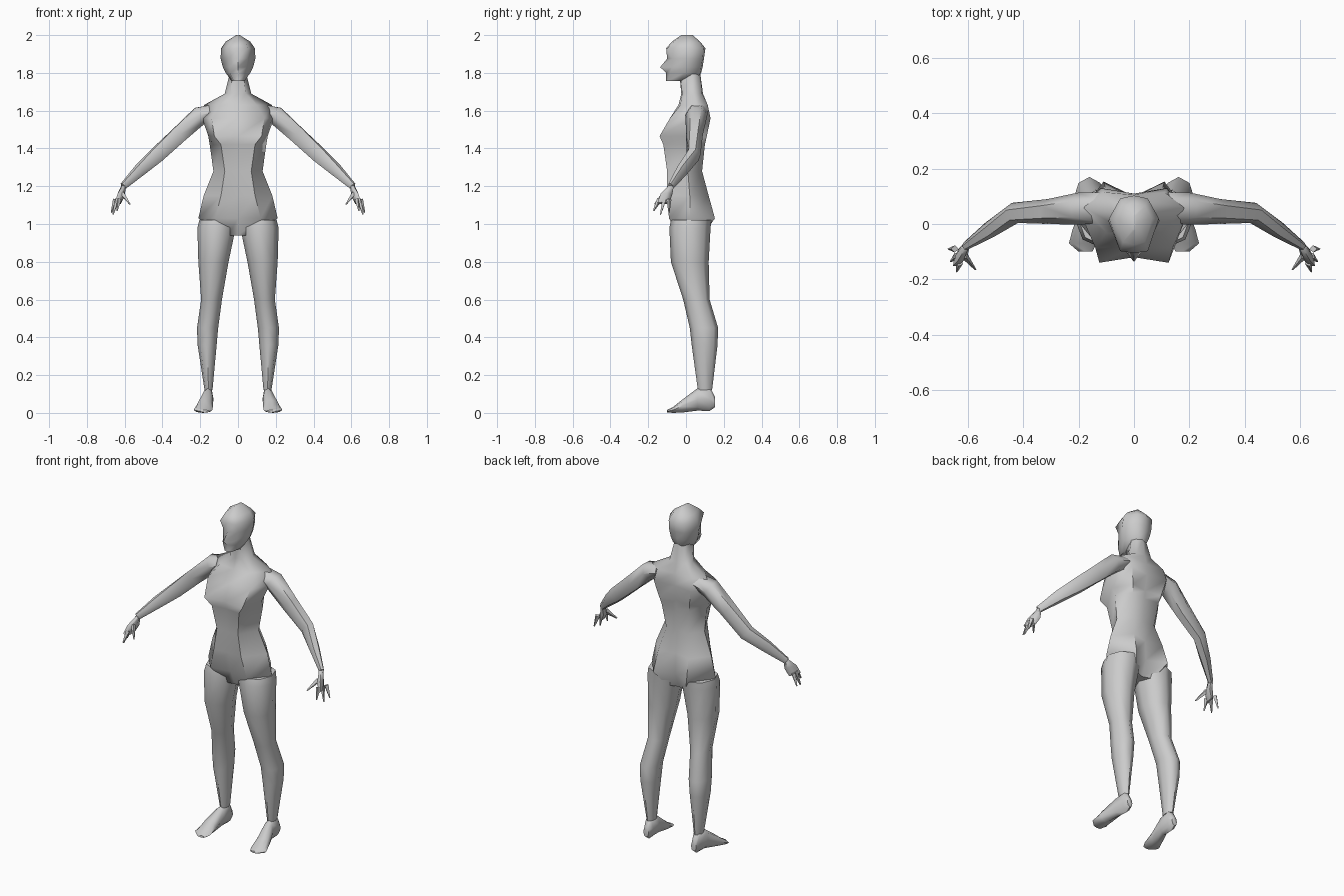
import bpy, bmesh, math
from mathutils import Vector


def loft(name, rings, mirror=False):
    """Skin a list of equal-length point rings and cap both ends."""
    bm = bmesh.new()
    vs = [[bm.verts.new(p) for p in r] for r in rings]
    n = len(rings[0])
    for a, b in zip(vs, vs[1:]):
        for i in range(n):
            j = (i + 1) % n
            bm.faces.new((a[i], a[j], b[j], b[i]))
    bm.faces.new(vs[0])
    bm.faces.new(vs[-1])
    bmesh.ops.recalc_face_normals(bm, faces=bm.faces)
    me = bpy.data.meshes.new(name)
    bm.to_mesh(me)
    bm.free()
    ob = bpy.data.objects.new(name, me)
    bpy.context.collection.objects.link(ob)
    if mirror:
        ob.modifiers.new("mirror", 'MIRROR')
    bpy.context.view_layer.objects.active = ob
    bpy.ops.object.select_all(action='DESELECT')
    ob.select_set(True)
    bpy.ops.object.shade_smooth_by_angle(angle=math.radians(60))
    return ob


def body_ring(z, fm, xf, yf, xs, ys, xb, yb, bm_):
    """Symmetric ring: front middle, front quarter, side, back quarter, back middle."""
    half = [(xf, yf), (xs, ys), (xb, yb)]
    return ([(0, fm, z)] + [(x, y, z) for x, y in half] + [(0, bm_, z)]
            + [(-x, y, z) for x, y in reversed(half)])


def oval(c, u, v, n):
    return [Vector(c) + Vector(u) * math.cos(k * math.tau / n)
            + Vector(v) * math.sin(k * math.tau / n) for k in range(n)]


def tube(name, path, n):
    """Path of (x, y, z, half depth, half height), mirrored to both sides."""
    pts = [Vector(p[:3]) for p in path]
    rings = []
    for i, p in enumerate(path):
        t = (pts[min(i + 1, len(pts) - 1)] - pts[max(i - 1, 0)]).normalized()
        u = t.cross(Vector((0, 0, 1))).normalized()
        rings.append(oval(pts[i], u * p[3], u.cross(t) * p[4], n))
    return loft(name, rings, True)


# torso and neck
loft("torso", [body_ring(*r) for r in [
    (0.94, -.03, .05, -.04, .10, .03, .06, .09, .07),
    (1.03, -.07, .12, -.09, .21, .02, .11, .153, .10),
    (1.15, -.09, .09, -.10, .182, .02, .10, .12, .095),
    (1.28, -.10, .07, -.10, .13, .01, .07, .085, .08),
    (1.42, -.11, .09, -.12, .15, .02, .09, .10, .09),
    (1.465, -.12, .125, -.14, .157, .00, .10, .11, .095),
    (1.56, -.085, .14, -.085, .19, .03, .12, .13, .11),
    (1.63, -.04, .10, -.03, .18, .06, .11, .115, .105),
    (1.69, -.025, .04, -.02, .07, .04, .05, .085, .09),
    (1.80, -.035, .03, -.03, .043, .03, .03, .065, .075)]])

# head with pointed nose and sunken eyes
loft("head", [body_ring(*r) for r in [
    (1.758, -.105, .022, -.095, .035, -.03, .025, .05, .06),
    (1.80, -.105, .042, -.085, .065, -.01, .035, .075, .08),
    (1.83, -.137, .045, -.075, .08, .00, .045, .08, .088),
    (1.875, -.10, .05, -.07, .092, .01, .05, .088, .095),
    (1.93, -.105, .05, -.098, .09, .02, .05, .092, .103),
    (1.965, -.075, .04, -.065, .065, .02, .04, .065, .075),
    (2.00, -.025, .006, -.02, .01, .005, .006, .03, .035)]])

# legs: z, inner x, outer x, front y, back y
legs = [(1.02, .01, .205, -.08, .135), (.98, .012, .215, -.088, .13),
        (.80, .05, .21, -.08, .12), (.60, .085, .195, -.015, .125),
        (.45, .105, .217, .02, .17), (.36, .113, .214, .03, .167),
        (.12, .135, .177, .063, .138)]
loft("leg", [oval(((a + b) / 2, (f + k) / 2, z), ((b - a) / 2, 0, 0),
                  (0, (k - f) / 2, 0), 8) for z, a, b, f, k in legs], True)

# feet: y, inner x, outer x, bottom z, top z
feet = [(.153, .14, .175, .03, .085), (.125, .13, .185, .01, .14),
        (.06, .13, .19, .012, .13), (-.02, .133, .222, .002, .07),
        (-.07, .135, .235, 0, .03), (-.10, .15, .20, .003, .015)]
loft("foot", [oval(((a + b) / 2, y, (lo + hi) / 2), ((b - a) / 2, 0, 0),
                   (0, 0, (hi - lo) / 2), 8) for y, a, b, lo, hi in feet], True)

# arms
tube("arm", [(.12, .06, 1.60, .055, .04), (.20, .055, 1.575, .058, .055),
             (.31, .045, 1.475, .045, .05), (.43, .04, 1.365, .038, .045),
             (.52, -.02, 1.285, .03, .035), (.608, -.08, 1.2, .015, .02)], 6)

# palm: flat wedge that fans out toward the fingers
loft("palm", [
    oval((.605, -.078, 1.205), (.012, 0, 0), (0, .016, 0), 6),
    oval((.618, -.105, 1.155), (.018, .004, .01), (-.012, .036, 0), 6),
    oval((.637, -.12, 1.11), (.012, 0, .006), (-.012, .036, 0), 6)], True)

# fingers and thumb
for name, root, tip in [
        ("outer_finger", (.647, -.09, 1.13), (.67, -.09, 1.06)),
        ("middle_finger", (.64, -.115, 1.13), (.662, -.135, 1.05)),
        ("index_finger", (.63, -.14, 1.13), (.64, -.172, 1.07)),
        ("thumb", (.612, -.115, 1.16), (.572, -.165, 1.105))]:
    tube(name, [(*root, .013, .015), (*tip, .003, .004)], 4)
